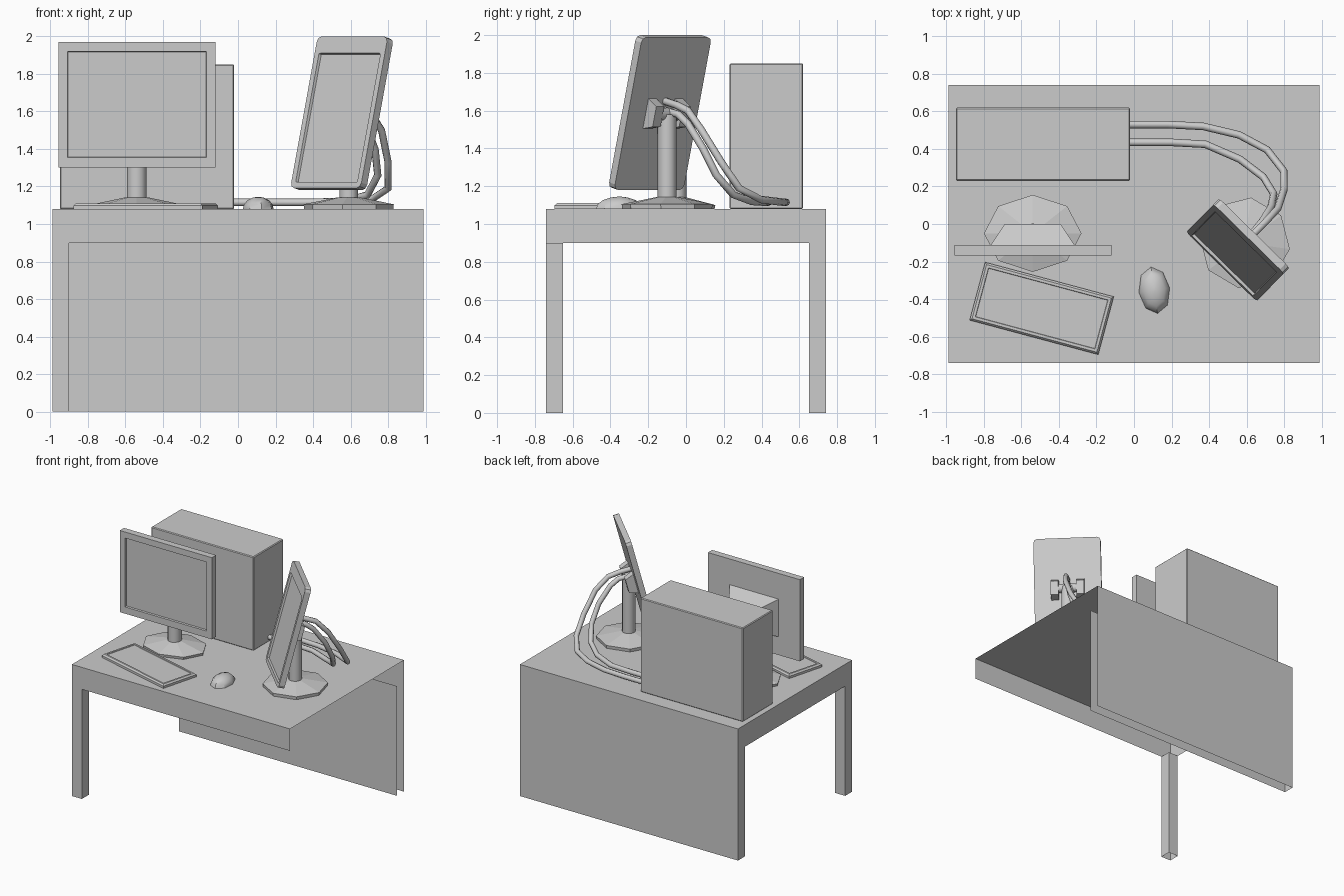
import bpy, bmesh, math
from mathutils import Matrix, Vector

if "Cube" in bpy.data.objects:
    bpy.data.objects.remove(bpy.data.objects["Cube"])

TOP = 1.08  # desk surface height


def finish(bm, name, smooth=False, mat=None):
    if mat:
        bm.transform(mat)
    me = bpy.data.meshes.new(name)
    bm.to_mesh(me)
    bm.free()
    ob = bpy.data.objects.new(name, me)
    bpy.context.collection.objects.link(ob)
    if smooth:
        bpy.context.view_layer.objects.active = ob
        ob.select_set(True)
        bpy.ops.object.shade_smooth_by_angle(angle=math.radians(40))
        ob.select_set(False)
    return ob


def box_bm(lo, hi):
    bm = bmesh.new()
    bmesh.ops.create_cube(bm, size=1)
    for v in bm.verts:
        v.co = [l + (c + 0.5) * (h - l) for l, h, c in zip(lo, hi, v.co)]
    bm.normal_update()
    return bm


def drop_faces(bm, *normals):
    bad = [f for f in bm.faces if any(f.normal.dot(Vector(n)) > 0.9 for n in normals)]
    bmesh.ops.delete(bm, geom=bad, context='FACES')
    return bm


def rings(name, center, profile, n=8, sx=1, sy=1, rot=0.0, smooth=False, mat=None):
    """Stack of n-sided rings (radius, height), capped at both ends."""
    bm = bmesh.new()
    loops = []
    for r, z in profile:
        loops.append([bm.verts.new((center[0] + sx * r * math.cos(rot + math.tau * i / n),
                                    center[1] + sy * r * math.sin(rot + math.tau * i / n), z))
                      for i in range(n)])
    for a, b in zip(loops, loops[1:]):
        for i in range(n):
            bm.faces.new((a[i], a[(i + 1) % n], b[(i + 1) % n], b[i]))
    bm.faces.new(loops[0][::-1])
    bm.faces.new(loops[-1])
    return finish(bm, name, smooth, mat)


def screen_panel(name, w, h, t, screen, mat, corner=0.0):
    """Flat panel facing -y with a recessed screen (x0, x1, z0, z1)."""
    bm = box_bm((-w / 2, -t / 2, -h / 2), (w / 2, t / 2, h / 2))
    if corner:
        es = [e for e in bm.edges if abs(e.verts[0].co.y - e.verts[1].co.y) > t / 2]
        bmesh.ops.bevel(bm, geom=es, offset=corner, segments=2, affect='EDGES', profile=0.5)
        bm.normal_update()
    front = min(bm.faces, key=lambda f: f.normal.y)
    bmesh.ops.inset_region(bm, faces=[front], thickness=0.025, depth=0)
    mx = max(abs(v.co.x) for v in front.verts)
    mz = max(abs(v.co.z) for v in front.verts)
    x0, x1, z0, z1 = screen
    for v in front.verts:
        v.co.x = x0 + (v.co.x / mx + 1) / 2 * (x1 - x0)
        v.co.z = z0 + (v.co.z / mz + 1) / 2 * (z1 - z0)
    inner = bmesh.ops.inset_region(bm, faces=[front], thickness=0.004, depth=0)
    for v in front.verts:
        v.co.y += 0.015
    return finish(bm, name, False, mat)


# Desk: hollow top, open underneath and on the right end
finish(drop_faces(box_bm((-.99, -.74, .90), (.99, .74, TOP)), (0, 0, -1), (1, 0, 0)), "desk_top")
# Back panel and front leg: hollow, open at top and bottom
finish(drop_faces(box_bm((-.99, .65, 0), (.99, .74, .90)), (0, 0, -1), (0, 0, 1), (1, 0, 0)), "back_panel")
finish(drop_faces(box_bm((-.99, -.74, 0), (-.90, -.65, .90)), (0, 0, -1), (0, 0, 1)), "front_leg")

# Computer case
case = box_bm((-.95, .23, TOP), (-.02, .62, 1.85))
bmesh.ops.bevel(case, geom=case.edges[:], offset=.006, segments=1, affect='EDGES')
finish(case, "computer_case")

# Left monitor, with tapered rear housing, pole and octagonal foot
screen_panel("left_monitor", .835, .67, .055, (-.37, .37, -.28, .285),
             Matrix.Translation((-.538, -.14, 1.635)))
hump = box_bm((-.765, -.115, 1.45), (-.315, 0, 1.76))
for v in hump.verts:
    if v.co.y > -.05:
        v.co.x = -.54 + (v.co.x + .54) * .66
        v.co.z = 1.60 + (v.co.z - 1.60) * .7
finish(hump, "left_monitor_housing")
rings("left_monitor_pole", (-.54, -.05), [(.053, 1.10), (.053, 1.56)], 12, smooth=True)
rings("left_monitor_foot", (-.54, -.05), [(.255, TOP), (.26, 1.10), (.06, 1.142)], 8, 1, .79)

# Right monitor, turned upright, angled and tilted back
mat = (Matrix.Translation((.554, -.138, 1.59)) @ Matrix.Rotation(math.radians(-44.5), 4, 'Z')
       @ Matrix.Rotation(math.radians(-14.5), 4, 'X'))
screen_panel("right_monitor", .525, .835, .045, (-.23, .23, -.385, .325), mat, .03)
pole = (.59, -.10)
rings("right_monitor_pole", pole, [(.05, 1.10), (.05, 1.58)], 12, smooth=True)
rings("right_monitor_foot", pole, [(.24, TOP), (.243, 1.105), (.06, 1.142)], 8, rot=math.radians(-8))
# Hinge: two ears and an axle behind the panel
for side in (-1, 1):
    ear = box_bm((side * .10 - .03, .015, -.085), (side * .10 + .03, .09, .085))
    for v in ear.verts:
        if v.co.y > .05:
            v.co.z *= .65
    finish(ear, "hinge_ear", False, mat)
axle = Matrix.Translation((*pole, 1.58)) @ Matrix.Rotation(math.radians(-44.5), 4, 'Z') \
    @ Matrix.Rotation(math.radians(90), 4, 'Y')
rings("hinge_axle", (0, 0), [(.035, -.10), (.035, .10)], 10, smooth=True, mat=axle)

# Cables from the case to the right monitor
paths = [
    [(-.05, .53, 1.115), (.18, .53, 1.115), (.37, .52, 1.115), (.56, .475, 1.12), (.71, .395, 1.13),
     (.80, .28, 1.19), (.80, .185, 1.33), (.765, .08, 1.50), (.70, .01, 1.60), (.64, -.05, 1.63), (.58, -.11, 1.65)],
    [(-.05, .435, 1.115), (.2, .435, 1.115), (.38, .425, 1.115), (.565, .345, 1.12), (.69, .25, 1.155),
     (.745, .16, 1.26), (.73, .09, 1.40), (.68, .01, 1.53), (.64, -.04, 1.58), (.57, -.11, 1.60)],
]
for p in paths:
    cu = bpy.data.curves.new("cable", 'CURVE')
    cu.dimensions = '3D'
    cu.bevel_depth = .02
    cu.bevel_resolution = 2
    cu.use_fill_caps = True
    sp = cu.splines.new('POLY')
    sp.points.add(len(p) - 1)
    for pt, co in zip(sp.points, p):
        pt.co = (*co, 1)
    bpy.context.collection.objects.link(bpy.data.objects.new("cable", cu))

# Keyboard: stepped slab
kb = box_bm((-.355, -.16, 0), (.355, .16, .018))
top = max(kb.faces, key=lambda f: f.normal.z)
for inset, rise in ((.015, .012), (.02, 0), (.003, -.006)):
    bmesh.ops.inset_region(kb, faces=[top], thickness=inset, depth=0)
    for v in top.verts:
        v.co.z += rise
finish(kb, "keyboard", False,
       Matrix.Translation((-.492, -.45, TOP)) @ Matrix.Rotation(math.radians(-15), 4, 'Z'))

# Mouse: low dome
dome = [(math.cos(a), math.sin(a)) for a in (0, .4, .8, 1.2, 1.5)]
rings("mouse", (0, 0), dome, 8, smooth=True,
      mat=Matrix.Translation((.108, -.353, TOP)) @ Matrix.Rotation(math.radians(8), 4, 'Z')
      @ Matrix.Diagonal((.083, .125, .065, 1)))
